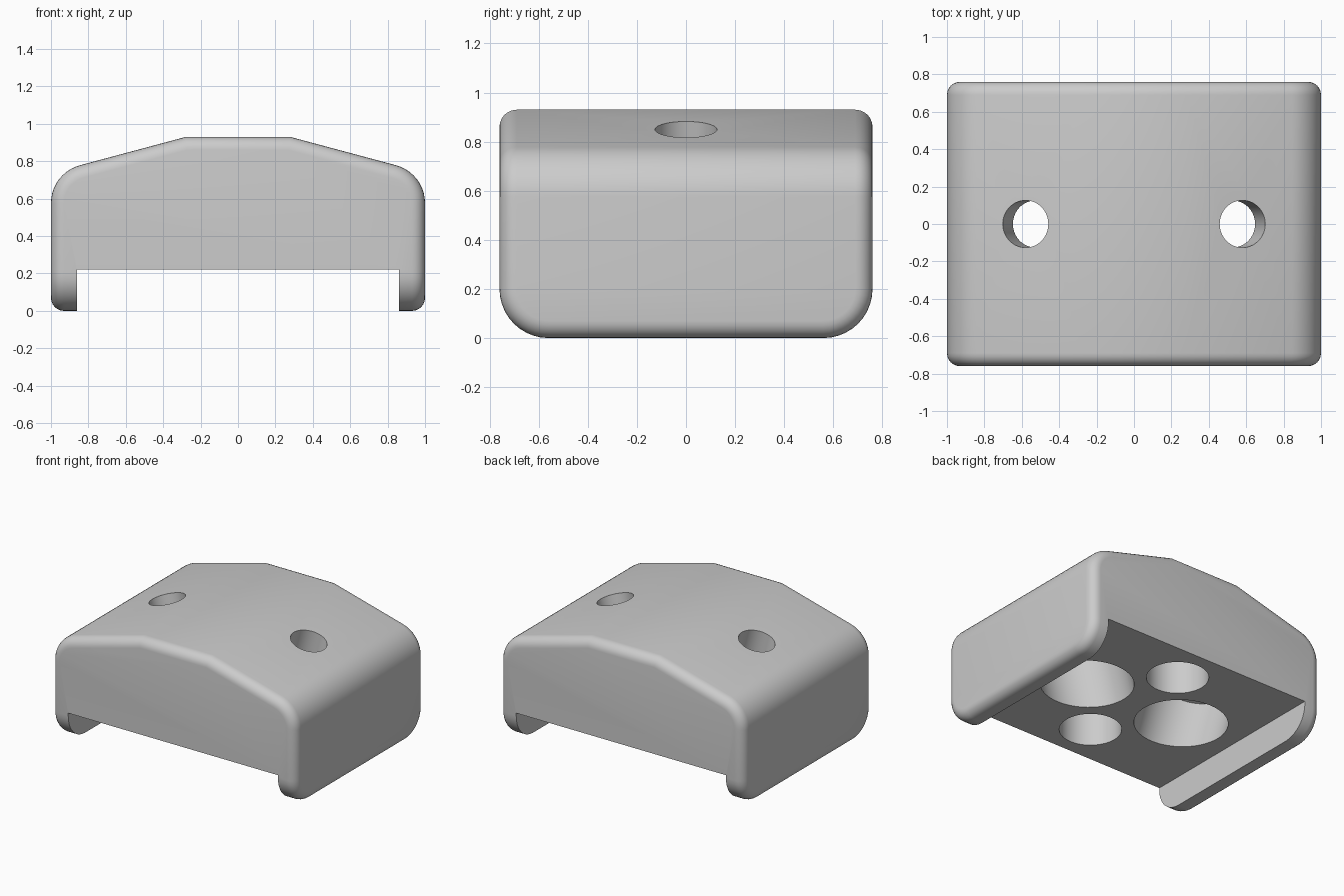
import bpy, bmesh, math
from mathutils import Vector

if "Cube" in bpy.data.objects:
    bpy.data.objects.remove(bpy.data.objects["Cube"])

SLOPE = math.radians(15)
HALF_Y, TOP, RIDGE, SHOULDER = 0.76, 0.93, 0.28, 0.21

grey = bpy.data.materials.new("plain_grey")
grey.diffuse_color = (0.6, 0.6, 0.6, 1)
grey.use_nodes = True
grey.node_tree.nodes["Principled BSDF"].inputs["Base Color"].default_value = grey.diffuse_color


def add_object(name, bm):
    bmesh.ops.recalc_face_normals(bm, faces=bm.faces)
    mesh = bpy.data.meshes.new(name)
    bm.to_mesh(mesh)
    bm.free()
    mesh.materials.append(grey)
    obj = bpy.data.objects.new(name, mesh)
    bpy.context.collection.objects.link(obj)
    return obj


def cylinder(name, start, axis, length, radius):
    """Cylinder running from start along axis."""
    bm = bmesh.new()
    bmesh.ops.create_cone(bm, cap_ends=True, segments=64, radius1=radius,
                          radius2=radius, depth=length)
    obj = add_object(name, bm)
    axis = Vector(axis).normalized()
    obj.rotation_euler = axis.to_track_quat('Z', 'Y').to_euler()
    obj.location = Vector(start) + axis * length / 2
    return obj


# Cover profile: flat ridge, sloped roof, rounded shoulder, straight side
shoulder_x = 1 - SHOULDER
roof_z = TOP - (shoulder_x + SHOULDER * math.sin(SLOPE) - RIDGE) * math.tan(SLOPE)
shoulder_z = roof_z - SHOULDER * math.cos(SLOPE)
right = [(1, 0)]
for i in range(11):
    a = (math.pi / 2 - SLOPE) * i / 10
    right.append((shoulder_x + SHOULDER * math.cos(a), shoulder_z + SHOULDER * math.sin(a)))
right.append((RIDGE, TOP))
profile = right + [(-x, z) for x, z in reversed(right)]

# Solid cover, with large rounds along the lower front and back edges
bm = bmesh.new()
face = bm.faces.new([bm.verts.new((x, -HALF_Y, z)) for x, z in profile])
ext = bmesh.ops.extrude_face_region(bm, geom=[face])
bmesh.ops.translate(bm, vec=(0, 2 * HALF_Y, 0),
                    verts=[v for v in ext["geom"] if isinstance(v, bmesh.types.BMVert)])
bm.normal_update()
low = [e for e in bm.edges if all(v.co.z < 1e-5 for v in e.verts)
       and abs(e.verts[0].co.y - e.verts[1].co.y) < 1e-5]
bmesh.ops.bevel(bm, geom=low, offset=0.2, segments=10, profile=0.5, affect='EDGES')
cover = add_object("cover", bm)

# Small rounds on the remaining outer edges
bevel = cover.modifiers.new("edge_round", 'BEVEL')
bevel.width = 0.07
bevel.segments = 6
bevel.limit_method = 'ANGLE'
bevel.angle_limit = math.radians(40)
bevel.use_clamp_overlap = False

# Channel under the cover
bm = bmesh.new()
bmesh.ops.create_cube(bm, size=2)
bmesh.ops.scale(bm, vec=(0.86, 1.2, 0.5), verts=bm.verts)
bmesh.ops.translate(bm, vec=(0, 0, 0.22 - 0.5), verts=bm.verts)
cutters = [add_object("channel_cutter", bm)]

# Tilted bolt holes with wide counterbores from below
for s in (-1, 1):
    mouth = Vector((s * 0.58, 0, TOP - (0.58 - RIDGE) * math.tan(SLOPE)))
    inward = Vector((-s * math.sin(SLOPE), 0, -math.cos(SLOPE)))
    cutters.append(cylinder("bolt_cutter", mouth - inward * 0.1, inward, 0.5, 0.126))
    cutters.append(cylinder("counterbore_cutter", mouth + inward * 0.21, inward, 0.7, 0.31))
    # Round blind pocket
    cutters.append(cylinder("pocket_cutter", (0, s * 0.455, 0.1), (0, 0, 1), 0.42, 0.21))

for c in cutters:
    c.hide_render = True
    c.hide_set(True)
    cut = cover.modifiers.new(c.name, 'BOOLEAN')
    cut.operation = 'DIFFERENCE'
    cut.solver = 'EXACT'
    cut.object = c

# Bake the cuts, then smooth the rounded surfaces
bpy.context.view_layer.update()
baked = bpy.data.meshes.new_from_object(
    cover.evaluated_get(bpy.context.evaluated_depsgraph_get()))
cover.modifiers.clear()
cover.data = baked
for c in cutters:
    bpy.data.objects.remove(c)
bpy.context.view_layer.objects.active = cover
cover.select_set(True)
bpy.ops.object.shade_smooth_by_angle(angle=math.radians(30))
